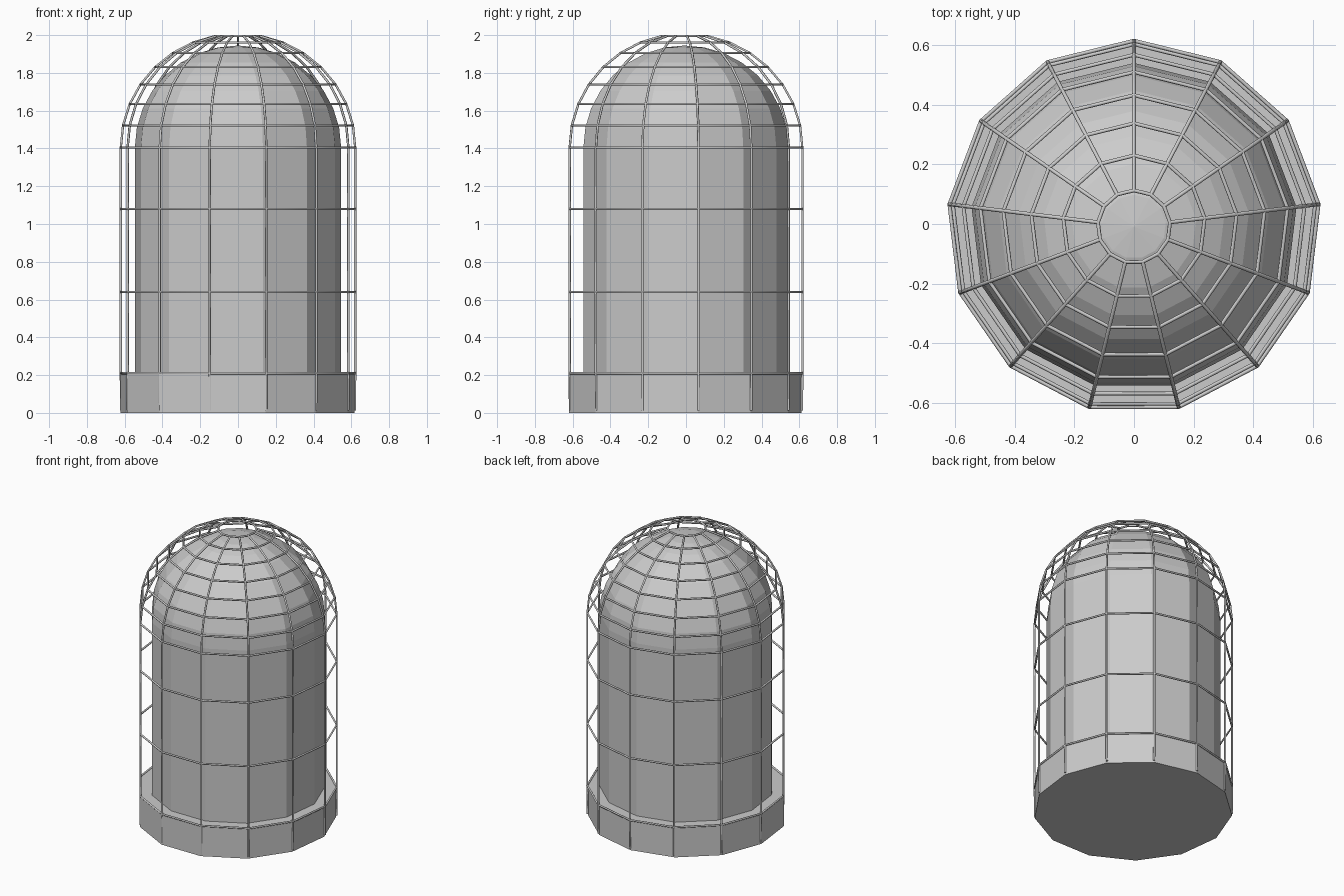
import bpy, bmesh
from math import sin, cos, pi

if "Cube" in bpy.data.objects:
    bpy.data.objects.remove(bpy.data.objects["Cube"])

N = 13          # sides of every round part, one corner pointing back
CY = -0.009
DOME_Z = 1.405


def corner(k, r, z, cx=0.0, cy=CY):
    a = pi / 2 + 2 * pi * k / N
    return (cx + r * cos(a), cy + r * sin(a), z)


def dome(r, h, first, last=8):
    # quarter-ellipse profile in steps of 11.25 degrees
    return [(r * cos(i * pi / 16), DOME_Z + h * sin(i * pi / 16)) for i in range(first, last)]


def lathe(name, profile, cx=0.0, cy=CY, apex=None):
    bm = bmesh.new()
    rings = [[bm.verts.new(corner(k, r, z, cx, cy)) for k in range(N)] for r, z in profile]
    for a, b in zip(rings, rings[1:]):
        for k in range(N):
            j = (k + 1) % N
            bm.faces.new((a[k], a[j], b[j], b[k]))
    bm.faces.new(rings[0][::-1])
    if apex is None:
        bm.faces.new(rings[-1])
    else:
        tip = bm.verts.new((cx, cy, apex))
        for k in range(N):
            bm.faces.new((rings[-1][k], rings[-1][(k + 1) % N], tip))
    bmesh.ops.recalc_face_normals(bm, faces=bm.faces)
    mesh = bpy.data.meshes.new(name)
    bm.to_mesh(mesh)
    bm.free()
    ob = bpy.data.objects.new(name, mesh)
    bpy.context.collection.objects.link(ob)
    return ob


# Solid base, a hair off the cage centre
lathe("base", [(0.624, 0.0), (0.624, 0.21)], cx=-0.003, cy=-0.013)

# Domed cover standing on the base
lathe("glass_cover", [(0.55, 0.2)] + dome(0.55, 0.54, 0), apex=DOME_Z + 0.54)

# Wire cage: upright ribs plus horizontal rings
curve = bpy.data.curves.new("wire_cage", 'CURVE')
curve.dimensions = '3D'
curve.bevel_depth = 0.0065
curve.bevel_resolution = 1
curve.use_fill_caps = True


def wire(points, closed):
    s = curve.splines.new('POLY')
    s.points.add(len(points) - 1)
    for p, co in zip(s.points, points):
        p.co = (*co, 1)
    s.use_cyclic_u = closed


R = 0.625
levels = [(R, 0.21), (R, 0.64), (R, 1.08)] + dome(R, 0.602, 0)
for k in range(N):
    wire([corner(k, r, z) for r, z in [(R - 0.002, 0.012)] + levels], False)
for r, z in levels:
    wire([corner(k, r, z) for k in range(N)], True)
cage = bpy.data.objects.new("wire_cage", curve)
bpy.context.collection.objects.link(cage)
